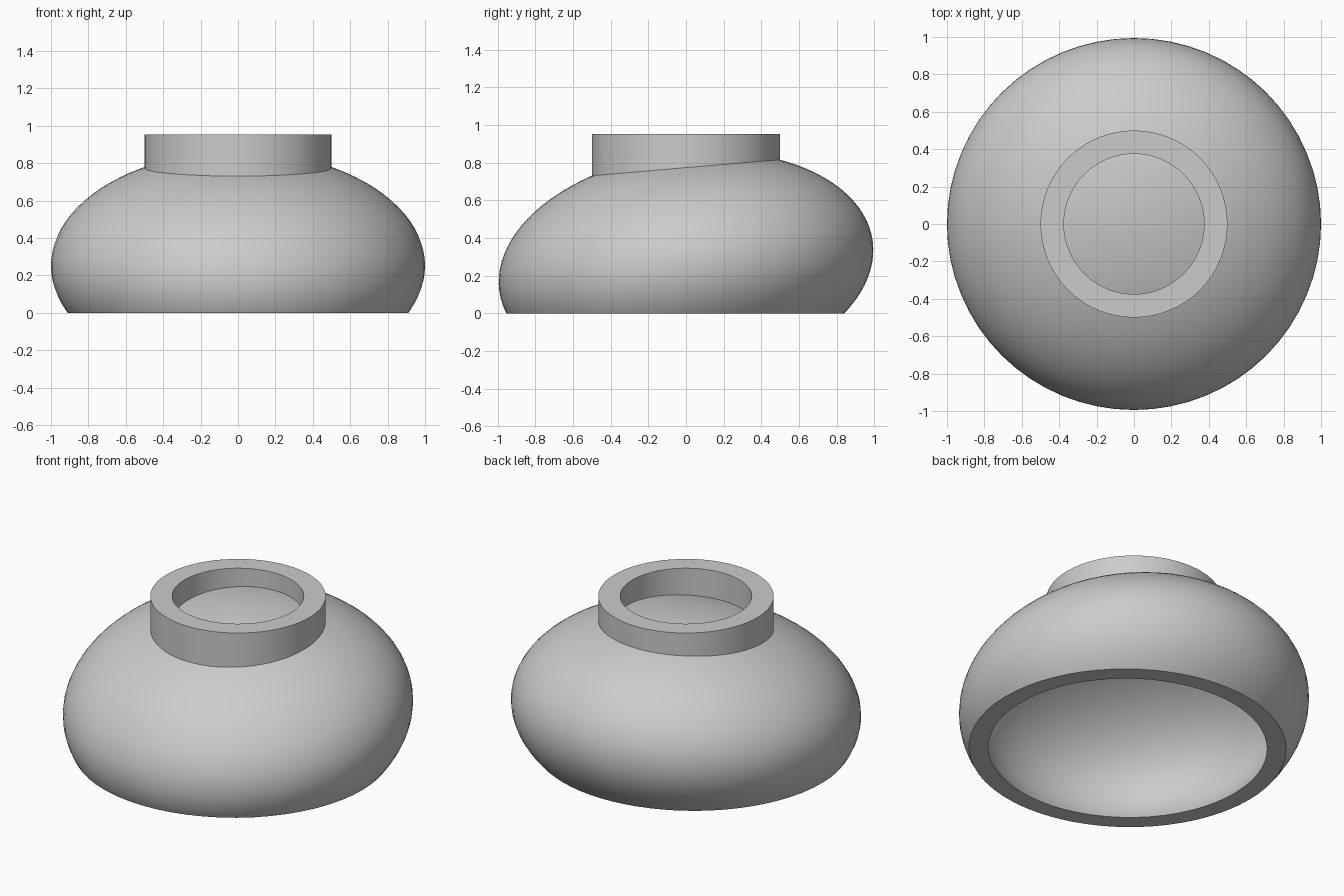
import bpy, bmesh
from math import radians, sin, cos, pi, sqrt
from mathutils import Matrix

cube = bpy.data.objects.get("Cube")
if cube:
    bpy.data.objects.remove(cube, do_unlink=True)

TILT = radians(7.6)
FLAT = 0.6          # height of the ellipsoid relative to its width
CENTRE_Z = 0.252
SEGMENTS = 64

grey = bpy.data.materials.new("plain grey")
grey.use_nodes = True
colour = (0.6, 0.6, 0.6, 1)
grey.diffuse_color = colour
grey.node_tree.nodes["Principled BSDF"].inputs["Base Color"].default_value = colour


def finish(bm, name):
    bmesh.ops.recalc_face_normals(bm, faces=bm.faces)
    mesh = bpy.data.meshes.new(name)
    bm.to_mesh(mesh)
    bm.free()
    mesh.materials.append(grey)
    obj = bpy.data.objects.new(name, mesh)
    bpy.context.collection.objects.link(obj)
    bpy.ops.object.select_all(action="DESELECT")
    obj.select_set(True)
    bpy.context.view_layer.objects.active = obj
    bpy.ops.object.shade_smooth_by_angle(angle=radians(30))


def body_height(x, y):
    """Height of the tilted ellipsoid's upper surface above the point x, y."""
    c, s = cos(TILT), sin(TILT)
    a = c * c / FLAT ** 2 + s * s
    b = y * s * c * (1 - 1 / FLAT ** 2)
    k = x * x + y * y * (c * c + s * s / FLAT ** 2) - 1
    return CENTRE_Z + (-b + sqrt(b * b - a * k)) / a


# Hollow body: two nested tilted ellipsoids cut flat at the ground
bm = bmesh.new()
for size in (1, 0.9):
    place = (Matrix.Translation((0, 0, CENTRE_Z)) @ Matrix.Rotation(TILT, 4, "X")
             @ Matrix.Diagonal((size, size, size * FLAT, 1)))
    bmesh.ops.create_uvsphere(bm, u_segments=SEGMENTS, v_segments=48,
                              radius=1, matrix=place)
bmesh.ops.bisect_plane(bm, geom=bm.verts[:] + bm.edges[:] + bm.faces[:],
                       plane_co=(0, 0, 0), plane_no=(0, 0, 1), clear_inner=True)
rim = [e for e in bm.edges if e.is_boundary]
bmesh.ops.triangle_fill(bm, edges=rim, use_beauty=True, normal=(0, 0, -1))
finish(bm, "hollow_body")

# Neck ring: flat on top, its underside following the body
bm = bmesh.new()
rings = []
for radius, top in ((0.5, False), (0.5, True), (0.375, True), (0.375, False)):
    ring = []
    for i in range(SEGMENTS):
        x, y = radius * cos(2 * pi * i / SEGMENTS), radius * sin(2 * pi * i / SEGMENTS)
        ring.append(bm.verts.new((x, y, 0.953 if top else body_height(x, y) - 0.01)))
    rings.append(ring)
for a, b in zip(rings, rings[1:] + rings[:1]):
    for i in range(SEGMENTS):
        j = (i + 1) % SEGMENTS
        bm.faces.new((a[i], a[j], b[j], b[i]))
finish(bm, "neck_ring")
